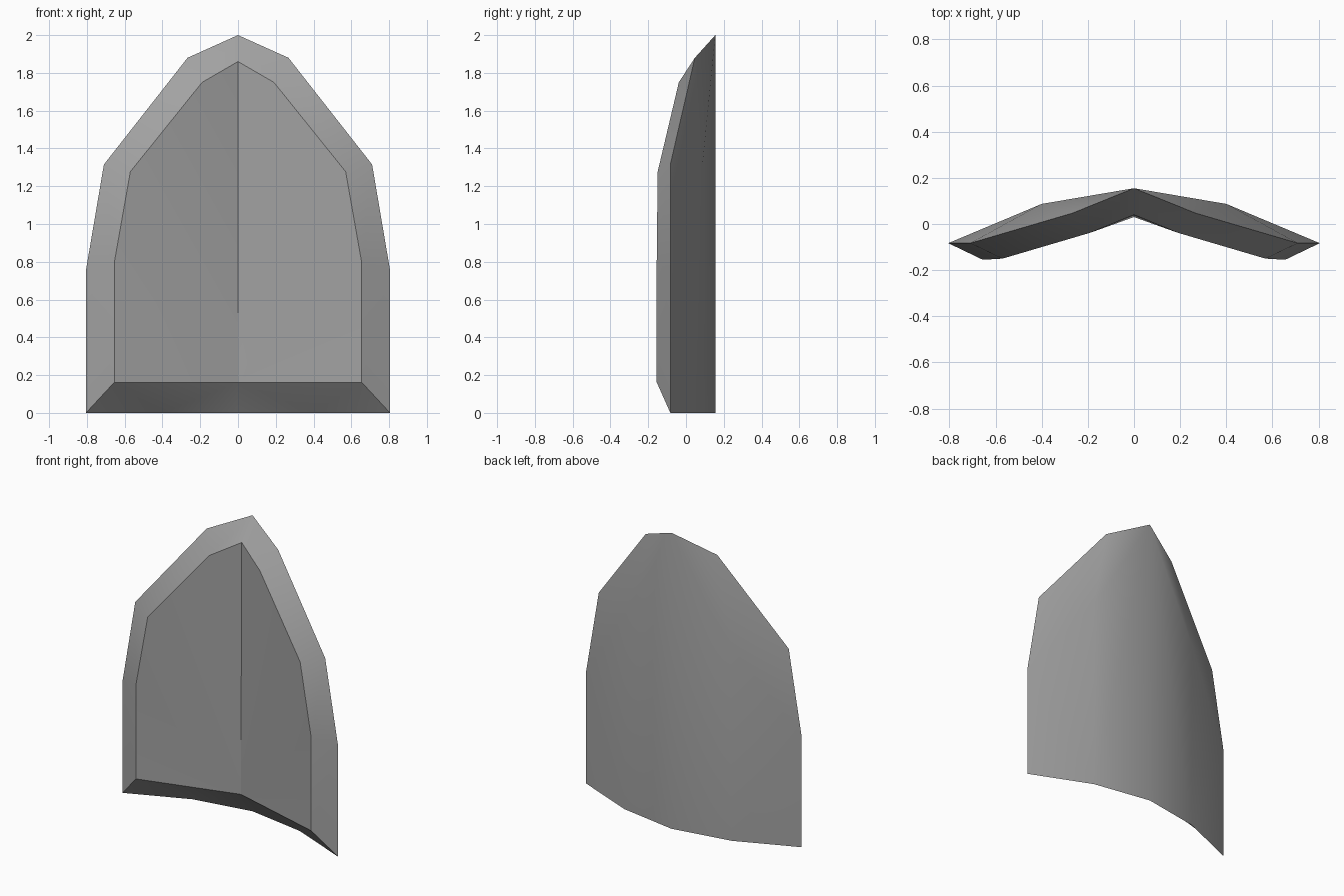
import bpy, bmesh, math
from mathutils import Matrix

if "Cube" in bpy.data.objects:
    bpy.data.objects.remove(bpy.data.objects["Cube"])

# Right half of the plate: rim outline and raised front outline, crown to foot
rim = [(0, 0.155, 2.0), (0.267, 0.047, 1.88), (0.71, -0.083, 1.315),
       (0.805, -0.083, 0.755), (0.805, -0.083, 0)]
front = [(0, 0.04, 1.86), (0.19, -0.038, 1.75), (0.57, -0.15, 1.277),
         (0.655, -0.155, 0.795), (0.655, -0.155, 0.162)]

bm = bmesh.new()
R = [bm.verts.new(p) for p in rim]
F = [bm.verts.new(p) for p in front]
front_foot = bm.verts.new((0, 0.03, 0.162))
back_foot = bm.verts.new((0, 0.155, 0))
mid_top = bm.verts.new((0.4, 0.087, 1.31))
mid_foot = bm.verts.new((0.4, 0.087, 0))

# Bevelled border and concave front
for i in range(4):
    bm.faces.new((R[i], F[i], F[i + 1], R[i + 1]))
    bm.faces.new((F[i], front_foot, F[i + 1]))

# Back shell
for i in range(3):
    bm.faces.new((R[i], R[i + 1], mid_top))
bm.faces.new((R[3], R[4], mid_foot, mid_top))
bm.faces.new((R[0], mid_top, mid_foot, back_foot))

# Sloping underside
bm.faces.new((F[4], mid_foot, R[4]))
bm.faces.new((F[4], front_foot, mid_foot))
bm.faces.new((front_foot, back_foot, mid_foot))

# Mirror to the left half
bmesh.ops.mirror(bm, geom=bm.verts[:] + bm.edges[:] + bm.faces[:],
                 matrix=Matrix.Identity(4), merge_dist=0.001, axis='X')
bmesh.ops.remove_doubles(bm, verts=bm.verts[:], dist=0.001)
bmesh.ops.recalc_face_normals(bm, faces=bm.faces[:])

mesh = bpy.data.meshes.new("curved_plate")
bm.to_mesh(mesh)
bm.free()
plate = bpy.data.objects.new("curved_plate", mesh)
bpy.context.collection.objects.link(plate)

grey = bpy.data.materials.new("mid grey")
grey.diffuse_color = (0.36, 0.36, 0.36, 1)
grey.use_nodes = True
grey.node_tree.nodes["Principled BSDF"].inputs["Base Color"].default_value = grey.diffuse_color
mesh.materials.append(grey)

bpy.context.view_layer.objects.active = plate
plate.select_set(True)
bpy.ops.object.shade_smooth_by_angle(angle=math.radians(36))
